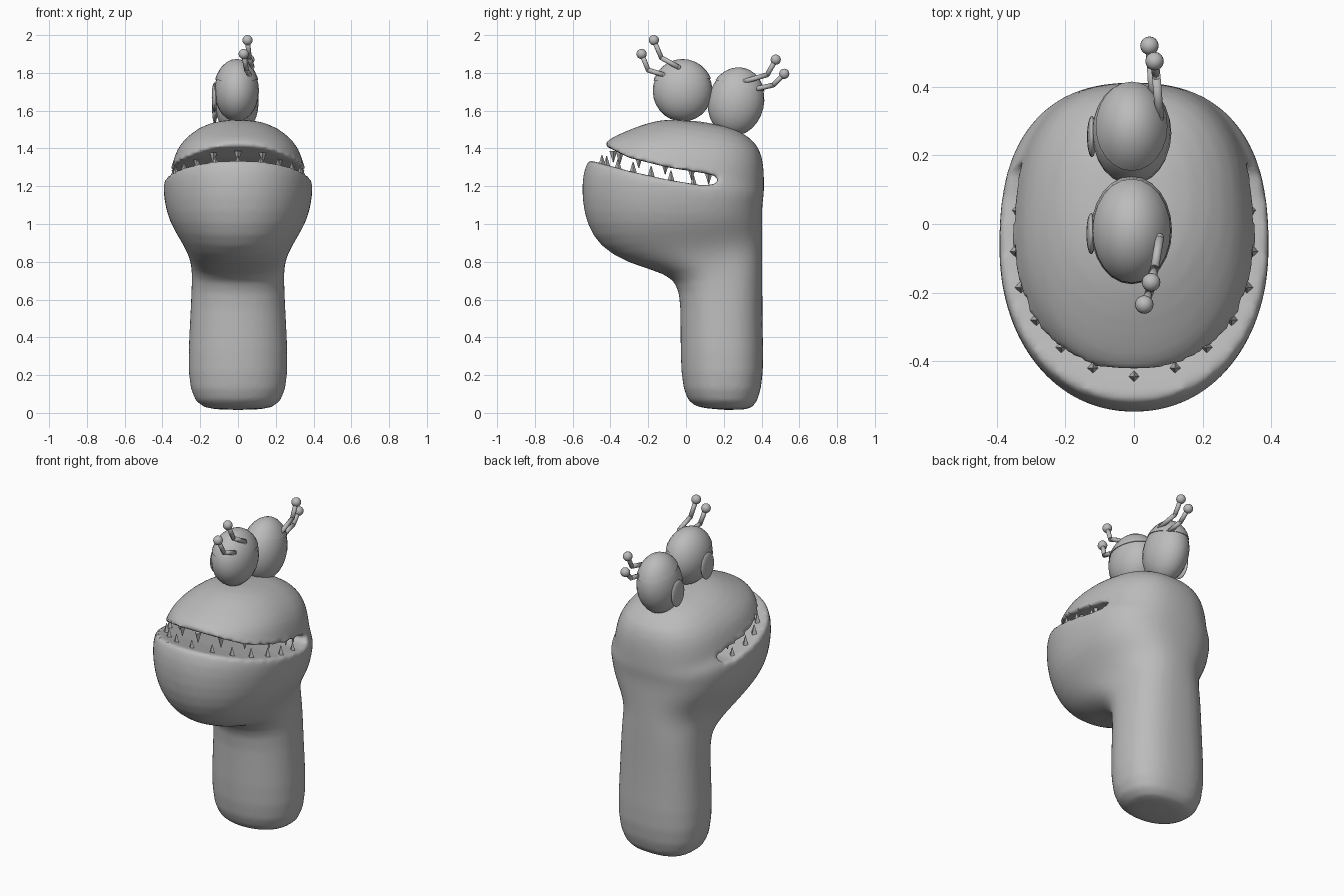
import bpy, bmesh
from math import sin, cos, pi, radians
from mathutils import Vector, Matrix

cube = bpy.data.objects.get("Cube")
if cube:
    bpy.data.objects.remove(cube, do_unlink=True)

GREY = (0.5, 0.5, 0.5, 1.0)
mat = bpy.data.materials.new("plain grey")
mat.use_nodes = True
mat.diffuse_color = GREY
mat.node_tree.nodes["Principled BSDF"].inputs["Base Color"].default_value = GREY


def finish(name, bm, smooth=True):
    bmesh.ops.recalc_face_normals(bm, faces=bm.faces)
    mesh = bpy.data.meshes.new(name)
    for face in bm.faces:
        face.smooth = smooth
    bm.to_mesh(mesh)
    bm.free()
    mesh.materials.append(mat)
    obj = bpy.data.objects.new(name, mesh)
    bpy.context.scene.collection.objects.link(obj)
    return obj


def signed_power(value, power):
    return abs(value) ** power * (1 if value > 0 else -1)


def loft(name, rings, sides=32):
    """Skin tilted oval rings: front y, front z, back y, back z, half width."""
    bm = bmesh.new()
    loops = []
    for yf, zf, yb, zb, width in rings:
        loop = []
        for i in range(sides):
            a = 2 * pi * i / sides
            power = 0.8 if cos(a) > 0 else 0.95
            t = 0.5 + 0.5 * signed_power(cos(a), power)
            x = width * signed_power(sin(a), power)
            loop.append(bm.verts.new((x, yf + (yb - yf) * t, zf + (zb - zf) * t)))
        loops.append(loop)
    for low, high in zip(loops, loops[1:]):
        for i in range(sides):
            j = (i + 1) % sides
            bm.faces.new((low[i], low[j], high[j], high[i]))
    bm.faces.new(loops[0])
    bm.faces.new(loops[-1])
    return finish(name, bm)


# Neck, jaws and crown as one lofted skin
body = loft("body", [
    (0.09, 0.02, 0.32, 0.01, 0.14),
    (0.0, 0.05, 0.38, 0.04, 0.235),
    (-0.03, 0.2, 0.415, 0.2, 0.27),
    (-0.03, 0.45, 0.405, 0.45, 0.257),
    (-0.03, 0.66, 0.405, 0.7, 0.245),
    (-0.09, 0.735, 0.405, 0.79, 0.245),
    (-0.31, 0.79, 0.405, 0.88, 0.26),
    (-0.46, 0.88, 0.405, 0.95, 0.305),
    (-0.53, 1.0, 0.405, 1.02, 0.365),
    (-0.555, 1.14, 0.405, 1.08, 0.39),
    (-0.55, 1.28, 0.41, 1.13, 0.4),
    (-0.51, 1.36, 0.415, 1.16, 0.385),
    (-0.45, 1.39, 0.415, 1.2, 0.35),
    (-0.43, 1.44, 0.415, 1.27, 0.34),
    (-0.35, 1.48, 0.405, 1.37, 0.305),
    (-0.2, 1.54, 0.36, 1.45, 0.225),
    (-0.08, 1.56, 0.22, 1.53, 0.11),
])

# Mouth opening, a sideways prism cut through the head
mouth = [(-0.7, 1.385), (-0.5, 1.335), (-0.3, 1.28), (-0.1, 1.235),
         (0.08, 1.205), (0.15, 1.21), (0.18, 1.235), (0.16, 1.255),
         (0.1, 1.268), (-0.1, 1.3), (-0.3, 1.35), (-0.42, 1.41), (-0.7, 1.53)]
bm = bmesh.new()
face = bm.faces.new([bm.verts.new((-0.6, y, z)) for y, z in mouth])
extruded = bmesh.ops.extrude_face_region(bm, geom=[face])["geom"]
bmesh.ops.translate(bm, vec=(1.2, 0, 0),
                    verts=[v for v in extruded if isinstance(v, bmesh.types.BMVert)])
cutter = finish("mouth_cutter", bm, False)
cutter.hide_render = True
cutter.hide_viewport = True
cutter.display_type = 'WIRE'

body.modifiers.new("rounding", 'SUBSURF').levels = 1
body.modifiers["rounding"].render_levels = 1
cut = body.modifiers.new("mouth", 'BOOLEAN')
cut.object = cutter
cut.operation = 'DIFFERENCE'
cut.solver = 'EXACT'
remesh = body.modifiers.new("even_skin", 'REMESH')
remesh.mode = 'VOXEL'
remesh.voxel_size = 0.016
remesh.use_smooth_shade = True
soft = body.modifiers.new("soft_lips", 'SMOOTH')
soft.factor = 0.5
soft.iterations = 4


def ellipsoid(name, centre, radii, tilt=0, cut_height=None, segments=24):
    bm = bmesh.new()
    bmesh.ops.create_uvsphere(bm, u_segments=segments, v_segments=segments // 2 + 2, radius=1)
    if cut_height is not None:
        cut = bmesh.ops.bisect_plane(bm, geom=bm.verts[:] + bm.edges[:] + bm.faces[:],
                                     plane_co=(0, 0, cut_height), plane_no=(0, 0, 1),
                                     clear_inner=True)["geom_cut"]
        bmesh.ops.holes_fill(bm, edges=[e for e in cut if isinstance(e, bmesh.types.BMEdge)])
    bm.transform(Matrix.Translation(centre) @ Matrix.Rotation(radians(tilt), 4, 'X')
                 @ Matrix.Diagonal((*radii, 1)))
    obj = finish(name, bm)
    if cut_height is not None:
        bpy.ops.object.select_all(action='DESELECT')
        bpy.context.view_layer.objects.active = obj
        obj.select_set(True)
        bpy.ops.object.shade_smooth_by_angle(angle=radians(40))
    return obj


def stalk(name, points, radius=0.013):
    """Bent feeler with a ball at its tip."""
    bm = bmesh.new()
    for a, b in zip(points, points[1:]):
        a, b = Vector(a), Vector(b)
        turn = (b - a).to_track_quat('Z', 'Y').to_matrix().to_4x4()
        bmesh.ops.create_cone(bm, cap_ends=True, segments=10, radius1=radius, radius2=radius,
                              depth=(b - a).length,
                              matrix=Matrix.Translation((a + b) / 2) @ turn)
        bmesh.ops.create_uvsphere(bm, u_segments=10, v_segments=6, radius=radius,
                                  matrix=Matrix.Translation(a))
    bmesh.ops.create_uvsphere(bm, u_segments=16, v_segments=10, radius=0.027,
                              matrix=Matrix.Translation(points[-1]))
    finish(name, bm)


# Eyes with lids and pupils on the model's right
eyes = [("front", (-0.007, -0.018, 1.705), (0.118, 0.158, 0.163), 2, 0.35),
        ("back", (-0.007, 0.265, 1.645), (0.116, 0.148, 0.18), -13, 0.48)]
for label, centre, radii, tilt, lid in eyes:
    ellipsoid(label + "_eye", centre, radii, tilt)
    ellipsoid(label + "_eyelid", centre, [r * 1.035 for r in radii], tilt, lid)
    pupil = Vector(centre) + Vector((-radii[0], -0.01, -0.035))
    ellipsoid(label + "_pupil", pupil, (0.014, 0.06, 0.08))

# Feelers
stalk("front_feeler_upper", [(0.075, -0.04, 1.83), (0.06, -0.13, 1.88), (0.05, -0.17, 1.973)])
stalk("front_feeler_lower", [(0.06, -0.12, 1.79), (0.045, -0.2, 1.815), (0.03, -0.235, 1.9)])
stalk("back_feeler_upper", [(0.075, 0.31, 1.755), (0.065, 0.43, 1.79), (0.06, 0.475, 1.87)])
stalk("back_feeler_lower", [(0.055, 0.37, 1.715), (0.05, 0.46, 1.735), (0.045, 0.52, 1.795)])


def teeth(name, spots, base_z, direction):
    """Mirrored row of small four-sided spikes."""
    bm = bmesh.new()
    for x, y in spots:
        for side in ((1, -1) if x else (1,)):
            turn = Matrix.Rotation(0 if direction > 0 else pi, 4, 'X')
            place = Matrix.Translation((side * x, y, base_z(y) + direction * 0.018))
            bmesh.ops.create_cone(bm, cap_ends=True, segments=4, radius1=0.02, radius2=0.002,
                                  depth=0.06, matrix=place @ turn)
    finish(name, bm, False)


teeth("lower_teeth", [(0, -0.445), (0.12, -0.42), (0.212, -0.36), (0.285, -0.28),
                      (0.33, -0.185), (0.345, -0.08), (0.34, 0.04)],
      lambda y: 1.33 - (y + 0.5) * 0.225, 1)
teeth("upper_teeth", [(0, -0.385), (0.13, -0.35), (0.22, -0.25), (0.285, -0.11),
                      (0.3, 0.03), (0.285, 0.12)],
      lambda y: 1.378 - (y + 0.4) * 0.23, -1)
